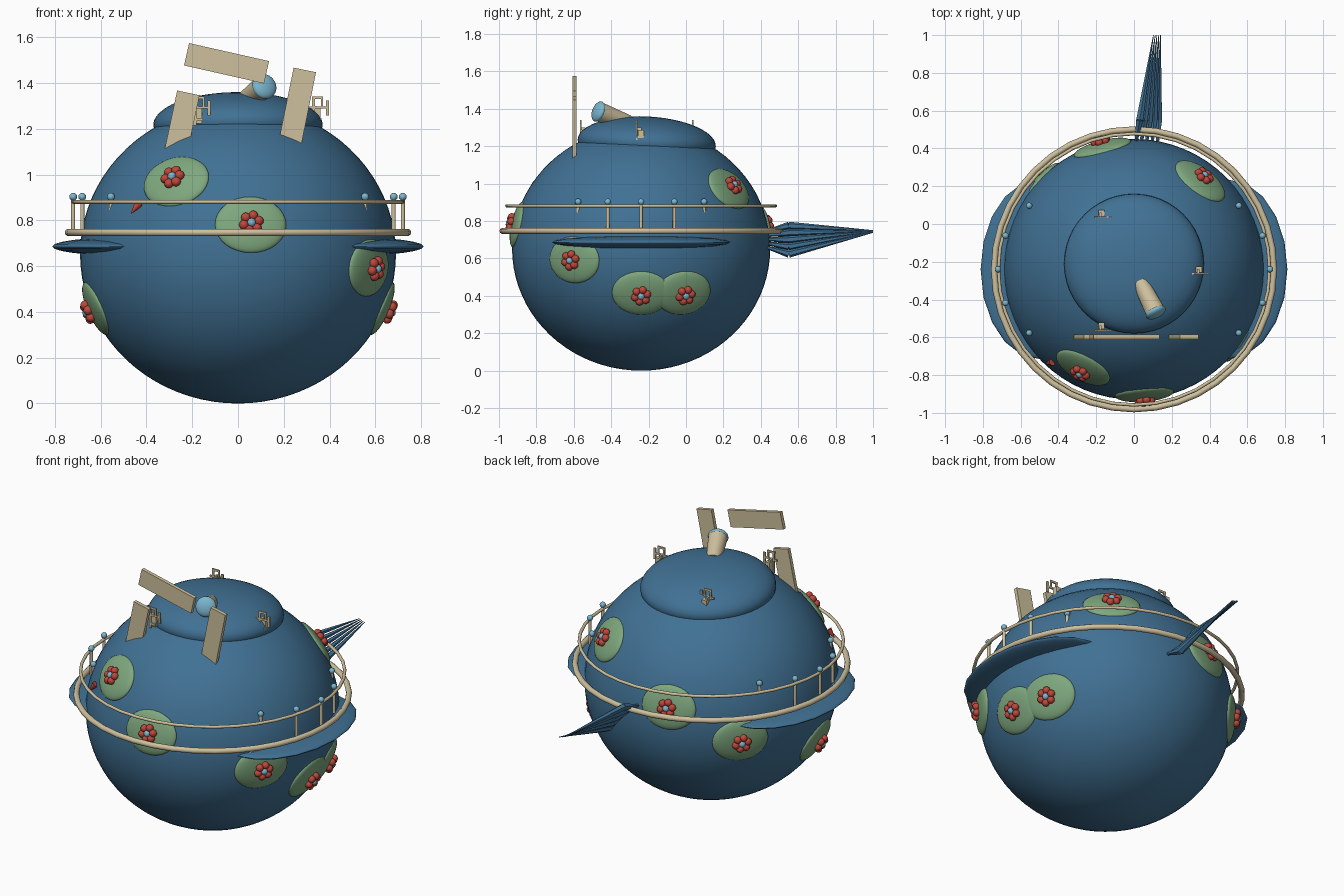
import bpy, math
from mathutils import Vector, Matrix, Euler

if "Cube" in bpy.data.objects:
    bpy.data.objects.remove(bpy.data.objects["Cube"])

CY = -0.24                 # centre of the body in y
A, C = 0.69, 0.652         # body radius across and upward


def material(name, rgb):
    m = bpy.data.materials.new(name)
    m.diffuse_color = (*rgb, 1)
    m.use_nodes = True
    m.node_tree.nodes["Principled BSDF"].inputs["Base Color"].default_value = m.diffuse_color
    return m


BLUE = material("deep_blue", (0.052, 0.165, 0.295))
TAN = material("sand", (0.62, 0.53, 0.34))
GREEN = material("leaf_green", (0.21, 0.39, 0.21))
RED = material("petal_red", (0.52, 0.065, 0.045))
SKY = material("sky_blue", (0.20, 0.47, 0.62))


def finish(name, mat, matrix, smooth=True):
    o = bpy.context.object
    o.name = name
    o.data.materials.append(mat)
    o.matrix_world = matrix
    if smooth:
        bpy.ops.object.shade_smooth_by_angle(angle=math.radians(40))
    return o


def place(loc, scale=(1, 1, 1), rot=None):
    rot = rot if rot is not None else Matrix.Identity(3)
    return Matrix.Translation(Vector(loc)) @ rot.to_4x4() @ Matrix.Diagonal((*scale, 1))


def ball(name, mat, loc, scale, rot=None, seg=32, rings=16):
    bpy.ops.mesh.primitive_uv_sphere_add(segments=seg, ring_count=rings, radius=1)
    return finish(name, mat, place(loc, scale, rot))


def box(name, mat, loc, size, rot=None):
    bpy.ops.mesh.primitive_cube_add(size=1)
    return finish(name, mat, place(loc, size, rot), False)


def rod(name, mat, p, q, r1, r2, seg=12):
    p, q = Vector(p), Vector(q)
    d = q - p
    bpy.ops.mesh.primitive_cone_add(vertices=seg, radius1=r1, radius2=r2, depth=d.length)
    return finish(name, mat, place((p + q) / 2, rot=d.to_track_quat('Z', 'Y').to_matrix()))


def ring(name, z, major, minor):
    bpy.ops.mesh.primitive_torus_add(major_segments=40, minor_segments=10,
                                     major_radius=major, minor_radius=minor)
    return finish(name, TAN, place((0, CY, z)))


def surface(x, y, z):
    """Point on the body, and a frame of sideways, upward and outward axes."""
    p = Vector((x, y - CY, z - C))
    p /= math.sqrt((p.x**2 + p.y**2) / A**2 + p.z**2 / C**2)
    n = Vector((p.x / A**2, p.y / A**2, p.z / C**2)).normalized()
    side = Vector((0, 0, 1)).cross(n).normalized()
    frame = Matrix((side, n.cross(side), n)).transposed()
    return p + Vector((0, CY, C)), frame


# Body and the cap on top of it
ball("body", BLUE, (0, CY, C), (A, A, C), seg=64, rings=40)
ball("top_cap", BLUE, (0, -0.21, 1.217), (0.37, 0.37, 0.142),
     Euler((math.radians(-3), 0, 0)).to_matrix(), 48, 24)

# Railing
ring("lower_rail", 0.747, 0.741, 0.016)
ring("upper_rail", 0.881, 0.718, 0.009)
for s in (-1, 1):
    for x, dy in ((0.72, 0), (0.68, 0.178), (0.68, -0.178), (0.555, 0.337), (0.555, -0.337)):
        rod("rail_post", TAN, (s * x, CY + dy, 0.745), (s * x, CY + dy, 0.89), 0.009, 0.009)
        ball("post_knob", SKY, (s * x, CY + dy, 0.903), (0.017,) * 3, seg=12, rings=8)
    # Side fin
    ball("side_fin", BLUE, (s * 0.5, CY, 0.686), (0.312, 0.475, 0.04), seg=20, rings=12)

# Tail of slender spikes, fanned at the root and gathered at the tip
N = 5
for i in range(N):
    t = i / (N - 1)
    root = (0.01 + 0.115 * t, 0.43, 0.745 - 0.085 * t)
    mid = (0.03 + 0.10 * t, 0.55, 0.775 - 0.15 * t)
    tip = (0.103 + 0.037 * t, 1.0, 0.749 - 0.01 * t)
    rod("tail_root", BLUE, root, mid, 0.008, 0.021, 6)
    rod("tail_spike", BLUE, mid, tip, 0.021, 0.002, 6)

# Flat sign boards
for x, z, length, angle in ((-0.05, 1.486, 0.358, 12.7),
                            (0.26, 1.30, 0.32, -78.5),
                            (-0.248, 1.21, 0.30, -78)):
    box("sign_board", TAN, (x, -0.597, z), (length, 0.022, 0.10),
        Euler((0, math.radians(angle), 0)).to_matrix())

# Telescope
back, front = Vector((0.035, -0.31, 1.325)), Vector((0.115, -0.468, 1.385))
rod("telescope", TAN, back, front, 0.042, 0.053, 24)
ball("telescope_lens", SKY, front, (0.057, 0.057, 0.026),
     (front - back).to_track_quat('Z', 'Y').to_matrix(), 24, 12)

# Three small cranked seats around the cap
for k in range(3):
    a = math.radians(120 * k)
    x, y = 0.345 * math.cos(a), CY + 0.345 * math.sin(a)
    box("seat", TAN, (x, y, 1.255), (0.032, 0.032, 0.065))
    f = y - 0.024
    for dx, z, w, h in ((-0.015, 1.275, 0.012, 0.12), (0.0, 1.335, 0.045, 0.012),
                        (0.005, 1.293, 0.085, 0.010), (0.046, 1.29, 0.014, 0.065),
                        (0.022, 1.318, 0.010, 0.045), (0.0, 1.24, 0.04, 0.012)):
        box("seat_crank", TAN, (x + dx, f, z), (w, 0.008, h))
    box("seat_bracket", TAN, (x - 0.005, y - 0.013, 1.293), (0.012, 0.03, 0.012))

# Green patches, each with a flower of six petals
spots = ((-0.275, -0.77, 0.975), (0.057, -0.92, 0.785), (0.575, -0.60, 0.592),
         (0.64, -0.24, 0.41), (0.60, -0.01, 0.41), (-0.63, -0.34, 0.41),
         (-0.508, 0.21, 0.59), (-0.17, 0.41, 0.775), (0.36, 0.24, 0.98))
for spot in spots:
    p, frame = surface(*spot)
    out = frame.col[2]
    ball("patch", GREEN, p - out * 0.016, (0.156, 0.126, 0.035), frame, 32, 16)
    heart = p + out * 0.026
    ball("flower_heart", SKY, heart + out * 0.006, (0.019,) * 3, seg=12, rings=8)
    for k in range(6):
        a = math.radians(60 * k + 15)
        offset = frame @ Vector((0.034 * math.cos(a), 0.034 * math.sin(a), 0))
        ball("petal", RED, heart + offset, (0.021,) * 3, seg=12, rings=8)

# Small red thorn on the front
p, frame = surface(-0.44, -0.725, 0.85)
out = frame.col[2]
rod("thorn", RED, p + out * 0.005 + Vector((0.012, 0, 0.022)),
    p + out * 0.02 + Vector((-0.012, 0, -0.026)), 0.02, 0.002)
